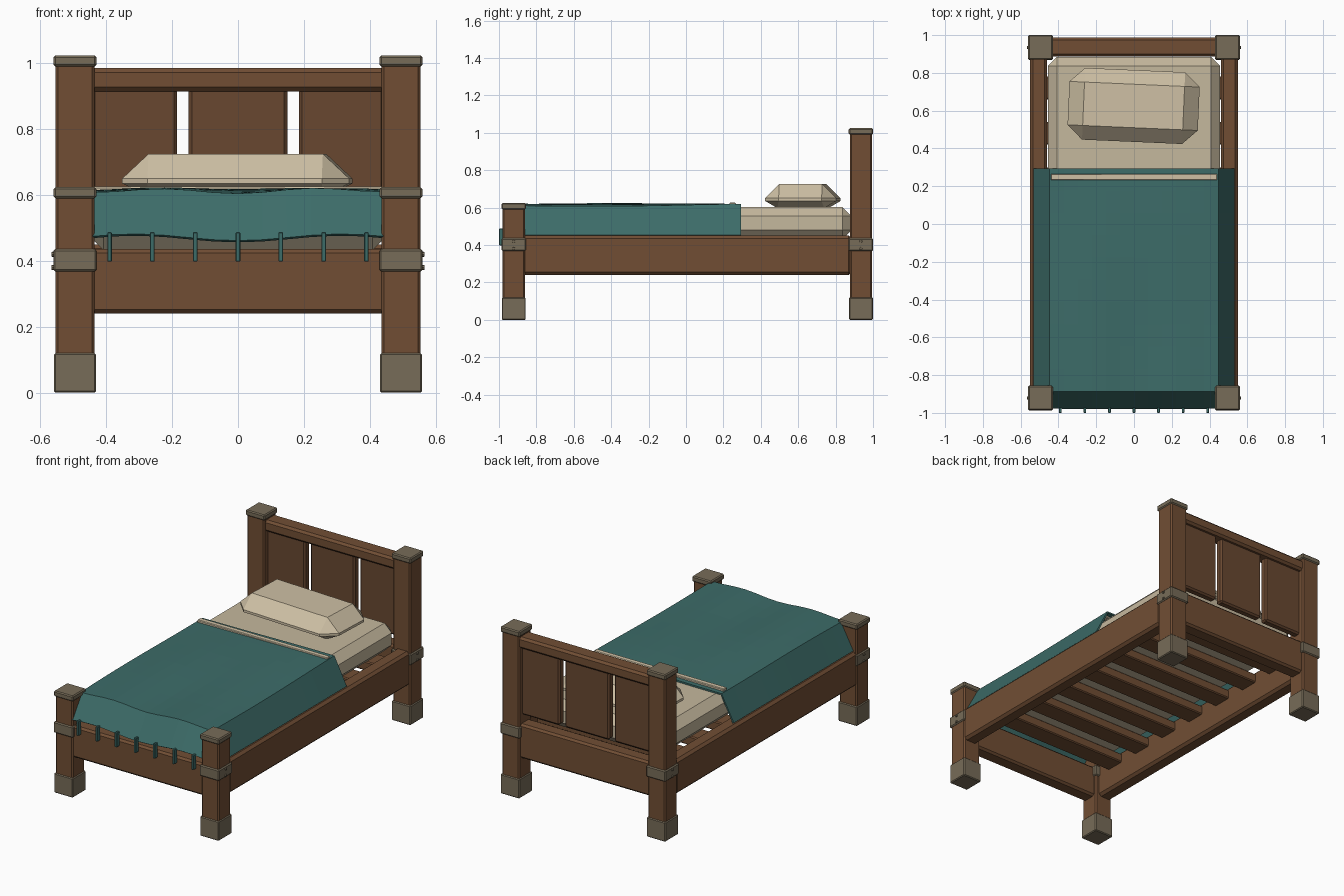
import bpy, bmesh, math
from mathutils import Matrix

if "Cube" in bpy.data.objects:
    bpy.data.objects.remove(bpy.data.objects["Cube"])


def material(name, rgb):
    m = bpy.data.materials.new(name)
    m.diffuse_color = (*rgb, 1)
    m.use_nodes = True
    m.node_tree.nodes["Principled BSDF"].inputs["Base Color"].default_value = m.diffuse_color
    return m


WOOD = material("brown wood", (0.165, 0.076, 0.034))
PANEL = material("dark panel wood", (0.140, 0.064, 0.030))
METAL = material("dull metal", (0.185, 0.150, 0.098))
TEAL = material("teal cloth", (0.046, 0.150, 0.140))
LINEN = material("cream linen", (0.62, 0.53, 0.375))
SHEET = material("mattress linen", (0.56, 0.48, 0.34))


def finish(name, bm, mat, bevel=0):
    if bevel:
        bmesh.ops.bevel(bm, geom=bm.edges[:], offset=bevel, segments=1,
                        affect='EDGES', clamp_overlap=True)
    bmesh.ops.recalc_face_normals(bm, faces=bm.faces[:])
    me = bpy.data.meshes.new(name)
    bm.to_mesh(me)
    bm.free()
    me.materials.append(mat)
    ob = bpy.data.objects.new(name, me)
    bpy.context.collection.objects.link(ob)
    return ob


def box(name, x, y, z, mat, bevel=0.008):
    """Bevelled box from (min, max) ranges."""
    bm = bmesh.new()
    bmesh.ops.create_cube(bm, size=1)
    for v in bm.verts:
        for i, r in enumerate((x, y, z)):
            v.co[i] = r[0] if v.co[i] < 0 else r[1]
    return finish(name, bm, mat, bevel)


def sq(name, cx, cy, half, z, mat, bevel=0.006):
    return box(name, (cx - half, cx + half), (cy - half, cy + half), z, mat, bevel)


# Posts with feet, bands, caps and studs
for side in (-1, 1):
    for label, cy, top in (("front", -0.921, 0.59), ("rear", 0.935, 0.99)):
        cx = side * 0.495
        sq(label + "_post", cx, cy, 0.059, (0.02, top + 0.01), WOOD, 0.008)
        sq(label + "_post_foot", cx, cy, 0.064, (0, 0.12), METAL, 0.005)
        sq(label + "_post_band", cx, cy, 0.066, (0.368, 0.436), METAL)
        sq(label + "_post_cap", cx, cy, 0.065, (top, top + 0.034), METAL)
        for z in (0.38, 0.42):
            bm = bmesh.new()
            bmesh.ops.create_cone(
                bm, cap_ends=True, segments=8, radius1=0.009, radius2=0.007, depth=0.012,
                matrix=Matrix.Translation((side * 0.561, cy, z))
                @ Matrix.Rotation(side * math.pi / 2, 4, 'Y'))
            finish("band_stud", bm, METAL)

    # Side rails
    xs = sorted((side * 0.46, side * 0.55))
    box("side_rail", xs, (-0.875, 0.885), (0.24, 0.45), WOOD, 0.015)

# End rails and headboard
box("foot_rail", (-0.45, 0.45), (-0.97, -0.88), (0.24, 0.436), WOOD, 0.012)
box("head_rail", (-0.45, 0.45), (0.89, 0.98), (0.24, 0.45), WOOD, 0.012)
box("headboard_top_rail", (-0.45, 0.45), (0.888, 0.988), (0.915, 0.985), WOOD, 0.013)
for a, b in ((-0.445, -0.185), (-0.15, 0.15), (0.185, 0.445)):
    box("headboard_panel", (a, b), (0.912, 0.962), (0.50, 0.93), PANEL, 0.01)

# Slats under the mattress
for i in range(7):
    y = -0.72 + 0.24 * i
    box("slat", (-0.475, 0.475), (y - 0.06, y + 0.06), (0.375, 0.432), WOOD, 0.006)

# Mattress
box("mattress", (-0.456, 0.456), (-0.89, 0.885), (0.432, 0.602), SHEET, 0.048)

# Pillow: faceted hull, slightly turned
bm = bmesh.new()
for sx in (-1, 1):
    for sy in (-1, 1):
        for px, py, pz in ((0.265, 0.115, 0.725), (0.345, 0.115, 0.65), (0.265, 0.19, 0.65),
                           (0.345, 0.115, 0.635), (0.265, 0.19, 0.635), (0.265, 0.125, 0.597)):
            bm.verts.new((sx * px, sy * py, pz))
bmesh.ops.convex_hull(bm, input=bm.verts[:])
bmesh.ops.dissolve_limit(bm, angle_limit=0.02, verts=bm.verts[:], edges=bm.edges[:])
bm.transform(Matrix.Translation((-0.002, 0.625, 0)) @ Matrix.Rotation(math.radians(-2.5), 4, 'Z'))
finish("pillow", bm, LINEN)

# Blanket: wavy top, flared sides and a front flap
bm = bmesh.new()
NX, NY = 12, 10
inner = [-0.445 + 0.89 * i / NX for i in range(NX + 1)]
rows = []
for j in range(NY + 1):
    t = j / NY
    y = 0.295 - 1.18 * t
    row = [bm.verts.new((-0.527, y, 0.452))]
    for x in inner:
        wave = 0.007 * t * math.cos(x * 14 + math.pi) + 0.004 * math.sin(5 * t + 4 * x)
        row.append(bm.verts.new((x, y, 0.611 + wave)))
    row.append(bm.verts.new((0.527, y, 0.452)))
    rows.append(row)
flap = [bm.verts.new((x, -0.974, 0.469 - 0.01 * math.cos(x * 10))) for x in inner]
rows.append([None] + flap + [None])
for r0, r1 in zip(rows, rows[1:]):
    for i in range(len(r0) - 1):
        if r1[i] and r1[i + 1]:
            bm.faces.new((r0[i], r1[i], r1[i + 1], r0[i + 1]))
# closed corners between sides and flap
bm.faces.new((rows[-2][0], flap[0], rows[-2][1]))
bm.faces.new((rows[-2][-1], rows[-2][-2], flap[-1]))
blanket = finish("blanket", bm, TEAL)
mod = blanket.modifiers.new("thickness", 'SOLIDIFY')
mod.thickness = 0.01
mod.offset = 0

# Trim strip and tassels
box("blanket_trim", (-0.44, 0.44), (0.232, 0.266), (0.598, 0.626), LINEN, 0.004)
for i in range(7):
    x = -0.39 + 0.13 * i
    box("tassel", (x - 0.007, x + 0.007), (-1.0, -0.972), (0.398, 0.487), TEAL, 0.002)
